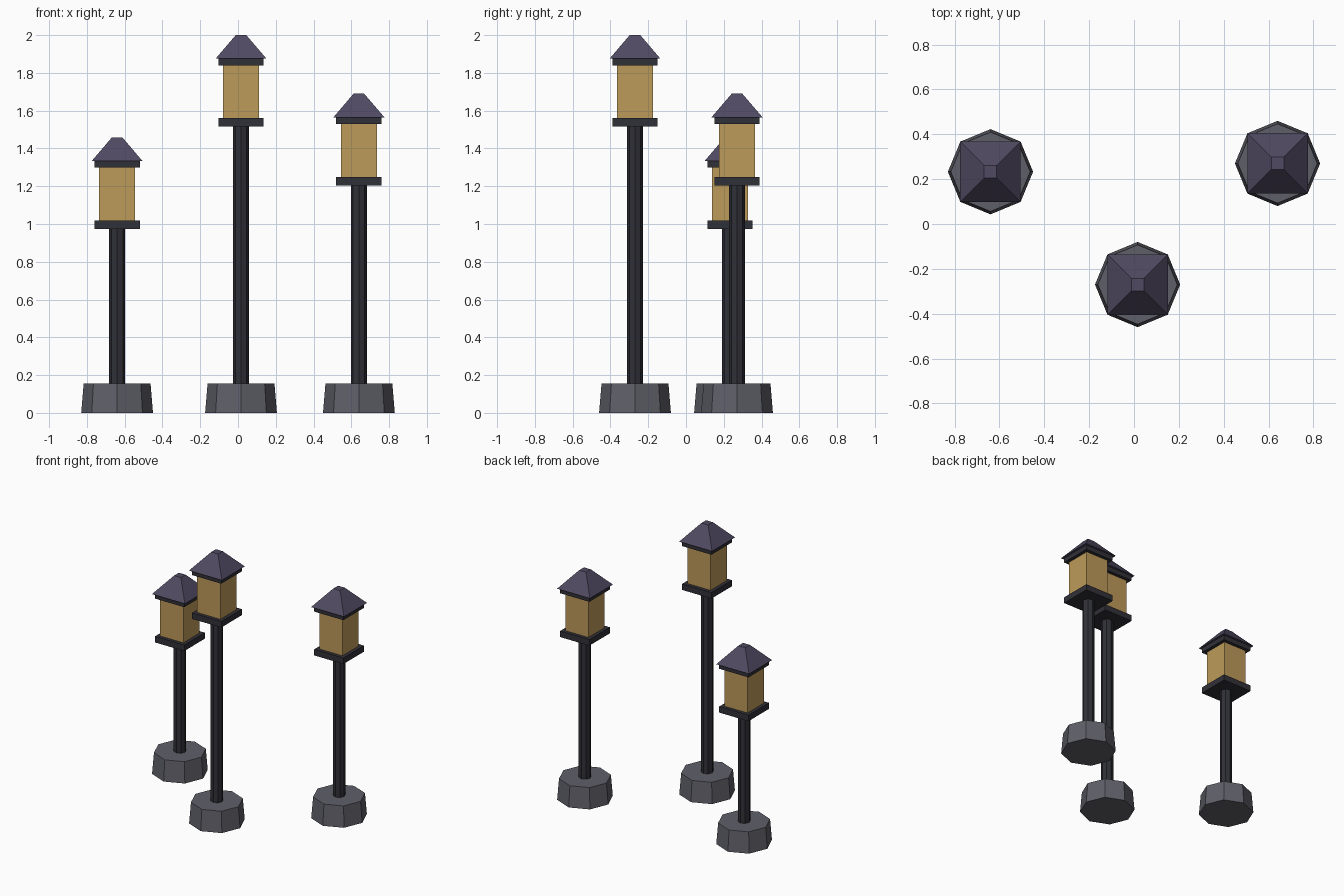
import bpy
import math

cube = bpy.data.objects.get("Cube")
if cube:
    bpy.data.objects.remove(cube, do_unlink=True)


def material(name, srgb):
    colour = [((c / 255 + 0.055) / 1.055) ** 2.4 for c in srgb] + [1.0]
    mat = bpy.data.materials.new(name)
    mat.use_nodes = True
    mat.diffuse_color = colour
    mat.node_tree.nodes["Principled BSDF"].inputs["Base Color"].default_value = colour
    return mat


STONE = material("grey stone", (95, 95, 105))
IRON = material("dark iron", (48, 48, 56))
GLASS = material("amber glass", (190, 155, 90))
ROOF = material("purple slate", (80, 74, 98))


def prism(name, mat, x, y, z0, z1, sides, r0, r1, turn=0.0):
    """Flat-sided frustum between two heights, with corner radii r0 and r1."""
    bpy.ops.mesh.primitive_cone_add(
        vertices=sides, radius1=r0, radius2=r1, depth=z1 - z0,
        location=(x, y, (z0 + z1) / 2))
    obj = bpy.context.object
    obj.name = name
    obj.data.materials.append(mat)
    for v in obj.data.vertices:
        px, py = v.co.x, v.co.y
        v.co.x = px * math.cos(turn) - py * math.sin(turn)
        v.co.y = px * math.sin(turn) + py * math.cos(turn)
    return obj


def square(name, mat, x, y, z0, z1, half0, half1=None):
    """Square frustum given by its half widths."""
    half1 = half0 if half1 is None else half1
    return prism(name, mat, x, y, z0, z1, 4,
                 half0 * math.sqrt(2), half1 * math.sqrt(2), math.pi / 4)


def lamp_post(side, x, y, top):
    # Footing and post
    prism(side + "_footing", STONE, x, y, 0, 0.156, 8, 0.19, 0.177)
    prism(side + "_post", IRON, x, y, 0.15, top - 0.48, 8, 0.0425, 0.0425)
    # Lantern: tray, glass, collar and roof
    square(side + "_tray", IRON, x, y, top - 0.485, top - 0.44, 0.12)
    square(side + "_glass", GLASS, x, y, top - 0.44, top - 0.16, 0.095)
    square(side + "_collar", IRON, x, y, top - 0.16, top - 0.125, 0.12)
    square(side + "_roof", ROOF, x, y, top - 0.125, top, 0.135, 0.028)


lamp_post("right_lamp", -0.64, 0.233, 1.458)
lamp_post("middle_lamp", 0.016, -0.27, 2.0)
lamp_post("left_lamp", 0.64, 0.27, 1.69)
